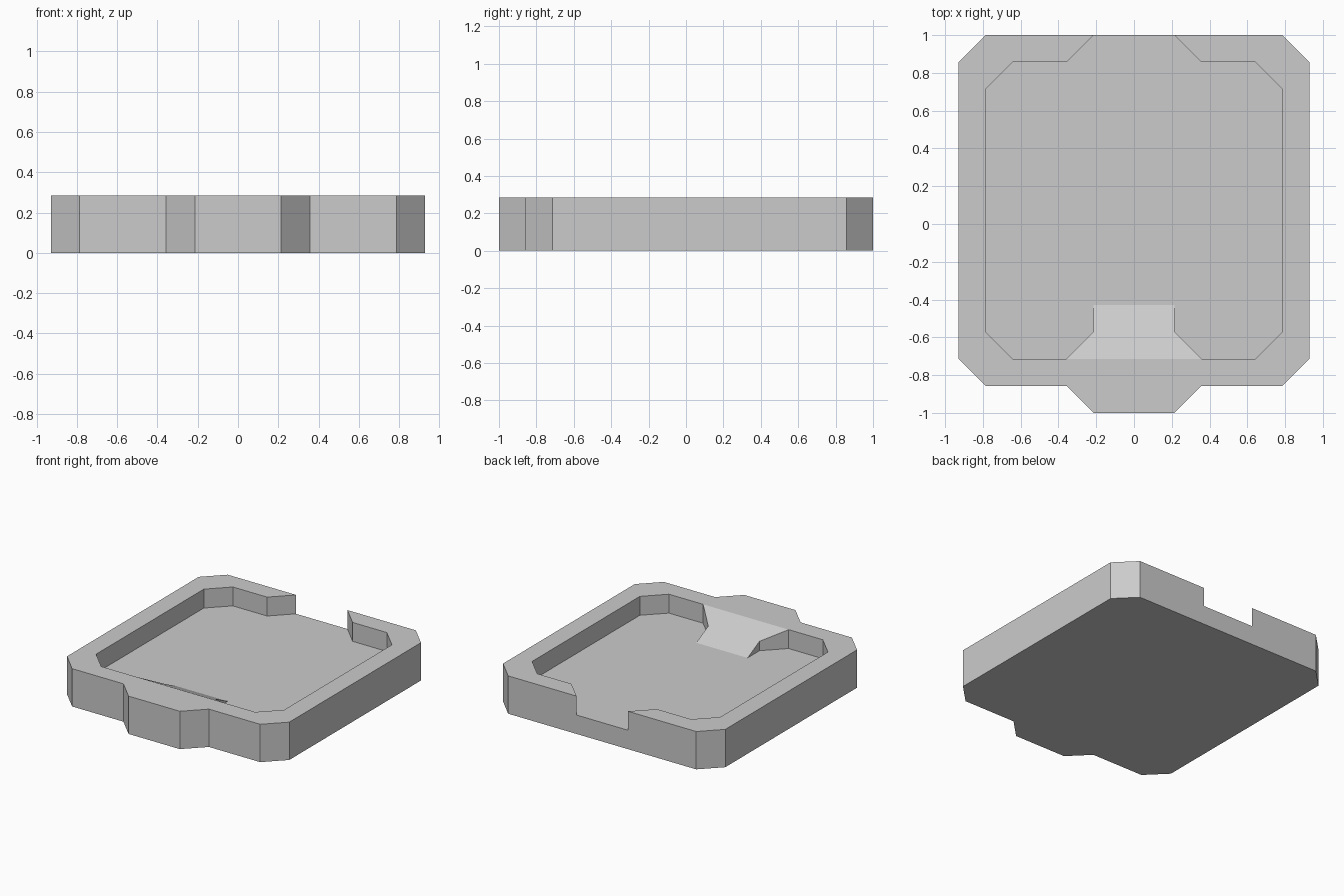
import bpy, bmesh

if "Cube" in bpy.data.objects:
    bpy.data.objects.remove(bpy.data.objects["Cube"])

U = 1 / 14                      # modelling grid step
FLOOR, RIM = 2, 4               # pocket floor and rim heights in steps


def mirrored(half):
    """Right-hand path followed by its mirror image, as one path."""
    return half + [(-x, y) for x, y in reversed(half)]


outer = mirrored([(11, 14), (13, 12), (13, -10), (11, -12), (5, -12), (3, -14)])
inner_half = [(3, 14), (5, 12), (9, 12), (11, 10), (11, -8), (9, -10), (5, -10)]
inner = mirrored(inner_half)
ramp_half = [(5, -10), (3, -8), (3, -6)]

bm = bmesh.new()


def face(points):
    bm.faces.new([bm.verts.new((x * U, y * U, z * U)) for x, y, z in points])


def level(path, z):
    return [(x, y, z) for x, y in path]


def ramp_z(y):
    return FLOOR + (-6 - y) / 2


def wall(path, bottom, top):
    for (ax, ay), (bx, by) in zip(path, path[1:]):
        face([(ax, ay, bottom), (bx, by, bottom), (bx, by, top), (ax, ay, top)])


# Underside, rim top and pocket floor
face(level(outer, 0))
face(level(outer + inner[::-1], RIM))
face(level(mirrored(inner_half + ramp_half[1:]), FLOOR))

# Outer walls, with the notched back wall as one face
wall(outer, 0, RIM)
face([(-11, 14, 0), (11, 14, 0), (11, 14, RIM), (3, 14, RIM), (3, 14, FLOOR),
      (-3, 14, FLOOR), (-3, 14, RIM), (-11, 14, RIM)])

# Pocket walls and ramp cheeks on both sides
for s in (1, -1):
    wall([(s * x, y) for x, y in inner_half], FLOOR, RIM)
    face([(s * 5, -10, FLOOR), (s * 5, -10, RIM), (s * 3, -8, ramp_z(-8)), (s * 3, -8, FLOOR)])
    face([(s * 3, -8, FLOOR), (s * 3, -8, ramp_z(-8)), (s * 3, -6, FLOOR)])

# Sloping ramp from the floor up to the front rim
face([(x, y, ramp_z(y)) for x, y in mirrored(ramp_half)])

bmesh.ops.remove_doubles(bm, verts=bm.verts, dist=1e-4)
bmesh.ops.recalc_face_normals(bm, faces=bm.faces)

mesh = bpy.data.meshes.new("tray")
bm.to_mesh(mesh)
bm.free()
tray = bpy.data.objects.new("tray", mesh)
bpy.context.collection.objects.link(tray)
